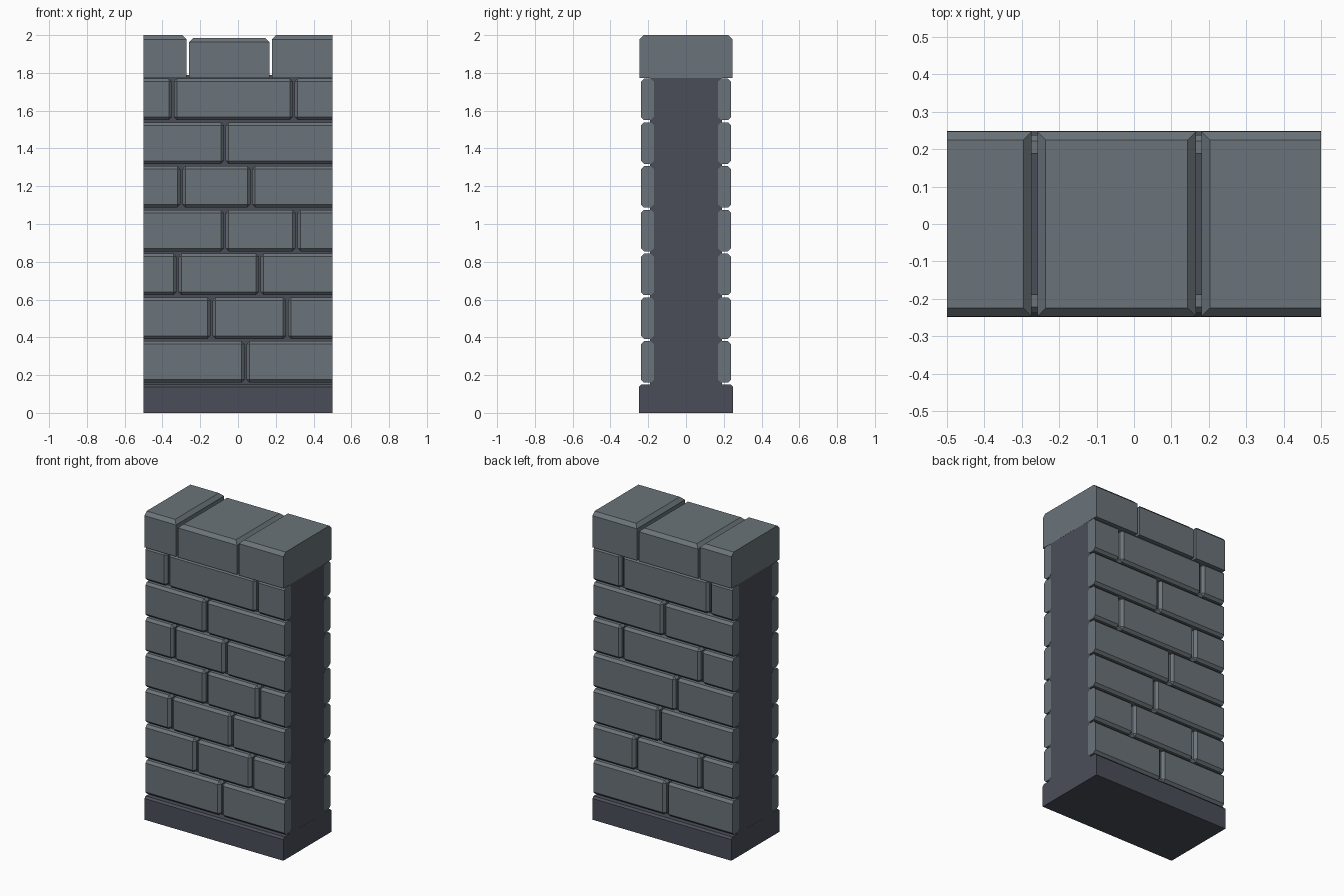
import bpy, bmesh

if "Cube" in bpy.data.objects:
    bpy.data.objects.remove(bpy.data.objects["Cube"])


def material(name, rgb):
    m = bpy.data.materials.new(name)
    m.diffuse_color = (*rgb, 1)
    m.use_nodes = True
    m.node_tree.nodes["Principled BSDF"].inputs["Base Color"].default_value = m.diffuse_color
    return m


STONE = material("grey_stone", (0.145, 0.172, 0.192))
DARK = material("dark_mortar", (0.069, 0.076, 0.098))


def block(name, lo, hi, mat, bevel=0.0, top_only=False):
    """Box between two corners; edges lying on the cut wall ends stay sharp."""
    bm = bmesh.new()
    bmesh.ops.create_cube(bm, size=1)
    for v in bm.verts:
        for i in range(3):
            v.co[i] = hi[i] if v.co[i] > 0 else lo[i]
    if bevel:
        edges = []
        for e in bm.edges:
            a, b = (v.co for v in e.verts)
            at_end = abs(a.x - b.x) < 1e-5 and abs(a.x) > 0.495
            on_top = min(a.z, b.z) > hi[2] - 1e-4
            if not at_end and (on_top or not top_only):
                edges.append(e)
        bmesh.ops.bevel(bm, geom=edges, offset=bevel, segments=1,
                        profile=0.5, affect='EDGES')
    bmesh.ops.recalc_face_normals(bm, faces=bm.faces[:])
    me = bpy.data.meshes.new(name)
    bm.to_mesh(me)
    bm.free()
    me.materials.append(mat)
    ob = bpy.data.objects.new(name, me)
    bpy.context.collection.objects.link(ob)
    return ob


def spans(joints, gap):
    """Split the wall width at the joints, leaving a gap at each."""
    xs = [-0.5] + sorted(joints) + [0.5]
    for i, (a, b) in enumerate(zip(xs, xs[1:])):
        yield (a if i == 0 else a + gap / 2,
               b if i == len(xs) - 2 else b - gap / 2)


# Mortar core and plinth
block("mortar_core", (-0.4995, -0.19, 0.1), (0.4995, 0.19, 1.79), DARK)
block("plinth", (-0.5, -0.248, 0), (0.5, 0.248, 0.15), DARK, 0.012, True)

# Brick courses, bottom to top: joint positions on front and back
front = [[0.04], [-0.14, 0.26], [-0.32, 0.115], [-0.07, 0.31],
         [-0.30, 0.07], [-0.07], [-0.345, 0.295]]
back = [[-0.02], [-0.27, 0.20], [0.03], [-0.09],
        [-0.27, 0.30], [0.0], [-0.33, 0.30]]
for row in range(7):
    z0 = 0.16 + row * 0.2317
    z1 = z0 + 0.22
    for side, joints in (("front", front[row]), ("back", back[row])):
        y0, y1 = (-0.238, -0.17) if side == "front" else (0.17, 0.238)
        for n, (a, b) in enumerate(spans(joints, 0.01)):
            block(f"{side}_brick_{row}_{n}", (a, y0, z0), (b, y1, z1),
                  STONE, 0.016)

# Capping stones, the middle one slightly lower
for n, (a, b) in enumerate(spans([-0.266, 0.173], 0.015)):
    top = 1.985 if n == 1 else 2.0
    block(f"cap_stone_{n}", (a, -0.247, 1.772), (b, 0.247, top), STONE, 0.022, True)
